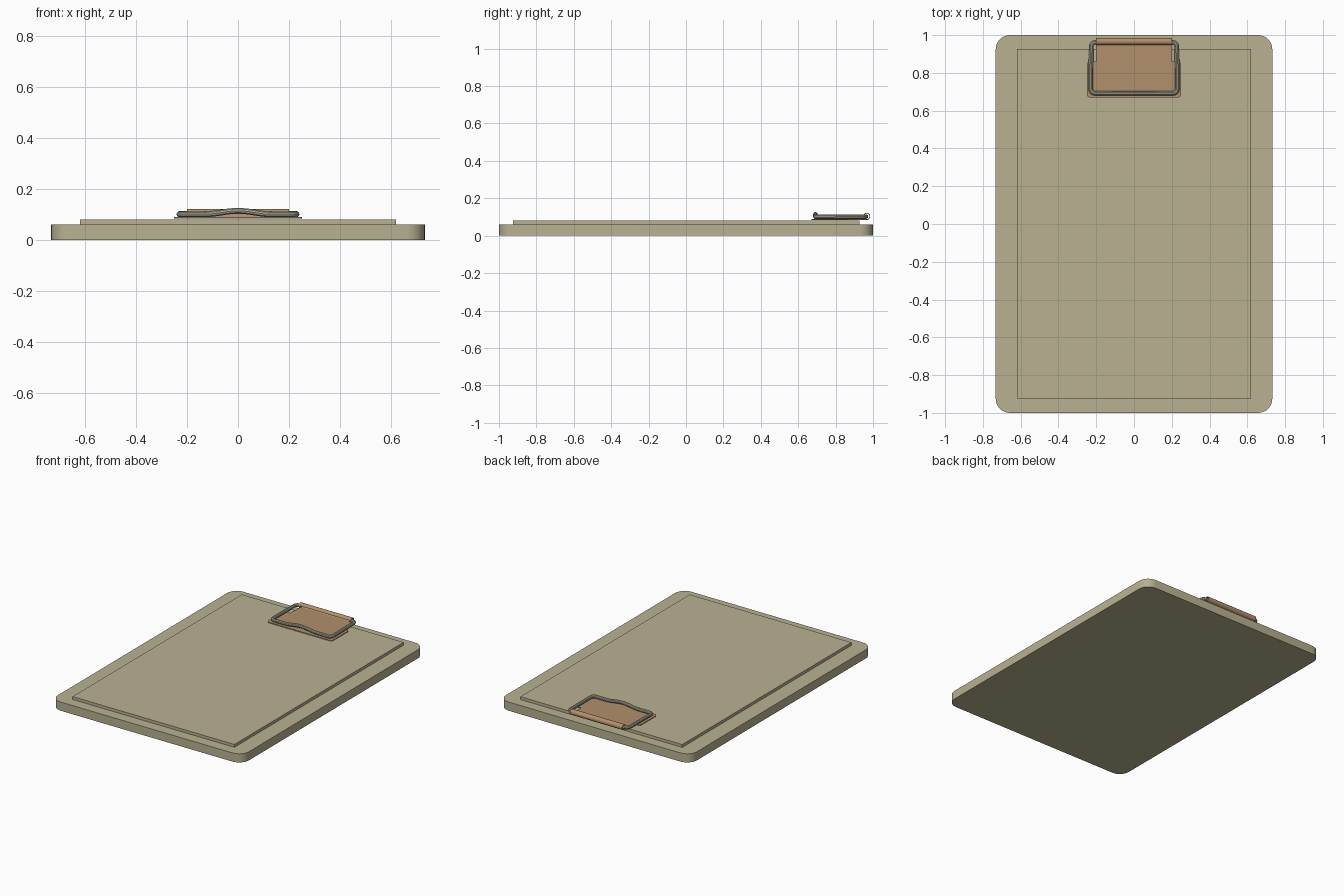
import bpy, bmesh, math

if "Cube" in bpy.data.objects:
    bpy.data.objects.remove(bpy.data.objects["Cube"])

def material(name, col):
    m = bpy.data.materials.new(name)
    m.diffuse_color = (*col, 1)
    m.use_nodes = True
    m.node_tree.nodes["Principled BSDF"].inputs["Base Color"].default_value = m.diffuse_color
    return m

KHAKI = material("khaki board", (0.48, 0.445, 0.285))
BROWN = material("tan brown", (0.44, 0.28, 0.15))
GREY = material("grey wire", (0.42, 0.41, 0.31))

def finish(ob, mat):
    ob.data.materials.clear()
    ob.data.materials.append(mat)
    bpy.ops.object.select_all(action='DESELECT')
    bpy.context.view_layer.objects.active = ob
    ob.select_set(True)
    bpy.ops.object.shade_smooth_by_angle(angle=math.radians(35))

def mesh_object(name, bm, mat):
    bmesh.ops.recalc_face_normals(bm, faces=bm.faces)
    me = bpy.data.meshes.new(name)
    bm.to_mesh(me)
    bm.free()
    ob = bpy.data.objects.new(name, me)
    bpy.context.collection.objects.link(ob)
    finish(ob, mat)
    return ob

def rounded(points, radii, n=8):
    """Closed outline with rounded corners (quadratic blend)."""
    out = []
    for i, (p, r) in enumerate(zip(points, radii)):
        if r == 0:
            out.append(p)
            continue
        a, b = points[i - 1], points[(i + 1) % len(points)]
        def toward(q):
            d = math.dist(p, q)
            return [p[k] + (q[k] - p[k]) * r / d for k in (0, 1)]
        s, e = toward(a), toward(b)
        c = [s[k] + e[k] - p[k] for k in (0, 1)]   # arc centre (right angles)
        for j in range(n + 1):
            t = math.pi / 2 * j / n
            out.append(tuple(c[k] + (s[k] - c[k]) * math.cos(t) + (e[k] - c[k]) * math.sin(t)
                             for k in (0, 1)))
    return out

def slab(name, outline, z0, z1, mat):
    bm = bmesh.new()
    f = bm.faces.new([bm.verts.new((x, y, z0)) for x, y in outline])
    g = bmesh.ops.extrude_face_region(bm, geom=[f])
    for v in g["geom"]:
        if isinstance(v, bmesh.types.BMVert):
            v.co.z = z1
    return mesh_object(name, bm, mat)

def rect(x, y0, y1):
    return [(-x, y0), (x, y0), (x, y1), (-x, y1)]

# board and paper stack
slab("board", rounded(rect(0.732, -1, 1), [0.075] * 4), 0, 0.06, KHAKI)
slab("paper_stack", rect(0.62, -0.925, 0.927), 0.058, 0.08, KHAKI)

# clip base plate: wide at the front, narrower toward the hinge
plate = [(-0.25, 0.67), (0.25, 0.67), (0.25, 0.86), (0.2, 0.86), (0.2, 0.966), (-0.2, 0.966),
         (-0.2, 0.86), (-0.25, 0.86)]
slab("clip_plate", rounded(plate, [0.018, 0.018, 0.018, 0, 0, 0, 0, 0.018], 4), 0.084, 0.089, BROWN)

# rolled hinge lip at the back of the plate
bm = bmesh.new()
N, outer, inner = 20, 0.019, 0.015
ring = []
for i in range(N + 1):
    t = math.radians(-90 + 255 * i / N)
    ring.append([[bm.verts.new((x, 0.966 + r * math.cos(t), 0.103 + r * math.sin(t)))
                  for r in (outer, inner)] for x in (-0.2, 0.2)])
for a, b in zip(ring, ring[1:]):
    (a0, a1), (a2, a3) = a
    (b0, b1), (b2, b3) = b
    for q in ((a0, a2, b2, b0), (a1, b1, b3, a3), (a0, b0, b1, a1), (a2, a3, b3, b2)):
        bm.faces.new(q)
for e in (ring[0], ring[-1]):
    bm.faces.new((e[0][0], e[0][1], e[1][1], e[1][0]))
mesh_object("hinge_roll", bm, BROWN)

# wire lever: right half of the path, then mirrored
def arc(cx, cy, r, a0, a1, n=6):
    return [(cx + r * math.cos(math.radians(a0 + (a1 - a0) * i / n)),
             cy + r * math.sin(math.radians(a0 + (a1 - a0) * i / n)), 0.101) for i in range(n + 1)]

half = [(0.19, 0.962, 0.103)] + arc(0.203, 0.938, 0.024, 90, 0) + arc(0.205, 0.716, 0.024, 0, -90)
half[1:8] = [(x, y, 0.102) for x, y, z in half[1:8]]
for i in range(17):                                   # raised thumb wave
    x = 0.2 * (1 - i / 16)
    w = 0.5 + 0.5 * math.cos(math.pi * min(x / 0.13, 1))
    half.append((x, 0.692, 0.101 + 0.013 * w))
path = half + [(-x, y, z) for x, y, z in reversed(half[:-1])]
cu = bpy.data.curves.new("wire_lever", 'CURVE')
cu.dimensions = '3D'
cu.bevel_depth = 0.012
cu.bevel_resolution = 3
cu.use_fill_caps = True
sp = cu.splines.new('POLY')
sp.points.add(len(path) - 1)
for p, co in zip(sp.points, path):
    p.co = (*co, 1)
wire = bpy.data.objects.new("wire_lever", cu)
bpy.context.collection.objects.link(wire)
bpy.ops.object.select_all(action='DESELECT')
bpy.context.view_layer.objects.active = wire
wire.select_set(True)
bpy.ops.object.convert(target='MESH')
finish(bpy.context.view_layer.objects.active, GREY)
